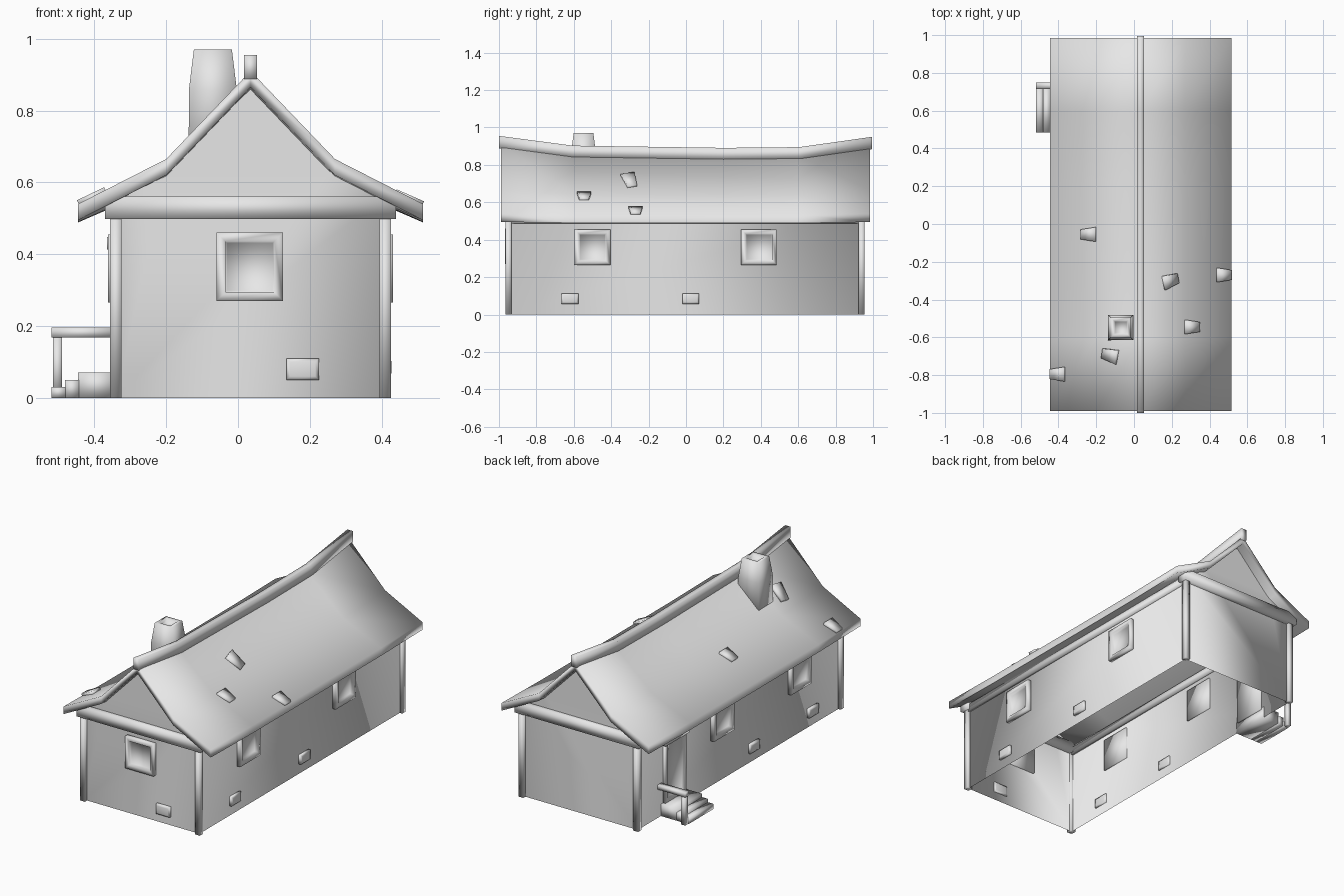
import bpy, bmesh, math
from mathutils import Matrix, Vector

cube = bpy.data.objects.get("Cube")
if cube:
    bpy.data.objects.remove(cube, do_unlink=True)

grey = bpy.data.materials.new("plain grey")
grey.use_nodes = True
grey.diffuse_color = (0.8, 0.8, 0.8, 1)
grey.node_tree.nodes["Principled BSDF"].inputs["Base Color"].default_value = (0.8, 0.8, 0.8, 1)

MID = 0.035                      # x of the ridge line
HALF = 0.375                     # half width of the house
FRONT, BACK = -0.945, 0.935      # end walls
made = []


def loft(name, rings, drop=None):
    """Skin matching rings with quads and cap both ends."""
    bm = bmesh.new()
    loops = [[bm.verts.new(p) for p in ring] for ring in rings]
    n = len(loops[0])
    for a, b in zip(loops, loops[1:]):
        for i in range(n):
            bm.faces.new((a[i], a[(i + 1) % n], b[(i + 1) % n], b[i]))
    bm.faces.new(loops[0])
    bm.faces.new(loops[-1])
    bmesh.ops.recalc_face_normals(bm, faces=bm.faces)
    if drop:
        bm.normal_update()
        bmesh.ops.delete(bm, geom=[f for f in bm.faces if drop(f)], context='FACES')
    mesh = bpy.data.meshes.new(name)
    bm.to_mesh(mesh)
    bm.free()
    mesh.materials.append(grey)
    ob = bpy.data.objects.new(name, mesh)
    bpy.context.collection.objects.link(ob)
    made.append(ob)
    return ob


def rect(w, h):
    return [(-w / 2, -h / 2), (w / 2, -h / 2), (w / 2, h / 2), (-w / 2, h / 2)]


def box(name, x, y, z):
    """Box from (min, max) pairs."""
    base = [(x[0], y[0]), (x[1], y[0]), (x[1], y[1]), (x[0], y[1])]
    return loft(name, [[(px, py, pz) for px, py in base] for pz in z])


def on_wall(side, a, z, d):
    """Point at position a along a wall, height z, distance d outwards."""
    if side == "front":
        return (a, FRONT - d, z)
    s = 1 if side == "left" else -1
    return (MID + s * (HALF + d), a, z)


def wall_piece(name, side, a, z, layers):
    """Stack of centred rectangles (width, height, distance) on a wall."""
    return loft(name, [[on_wall(side, a + u, z + v, d) for u, v in rect(w, h)]
                       for w, h, d in layers])


def framed(name, side, a, z, w, h, out, b):
    wall_piece(name, side, a, z, [(w, h, -0.01), (w, h, out),
                                  (w - 2 * b, h - 2 * b, out),
                                  (w - 2 * b - 0.01, h - 2 * b - 0.01, 0.003)])


def brick(name, side, a, z, w, h):
    wall_piece(name, side, a, z, [(w - 0.02, h - 0.02, -0.01), (w, h, -0.006),
                                  (w, h, 0.013), (w - 0.02, h - 0.02, 0.017)])


# Walls with gables, open below and under the roof
half = [(HALF, 0), (HALF, 0.56), (0.235, 0.64)]
gable = half + [(0, 0.88)] + [(-u, z) for u, z in reversed(half)]
loft("walls", [[(MID + u, y, z) for u, z in gable] for y in (FRONT, BACK)],
     drop=lambda f: abs(f.normal.z) > 0.3)

# Sagging roof
SAG = [(-0.99, 0), (-0.6, -0.052), (0.2, -0.064), (0.6, -0.06), (0.985, -0.005)]
PROFILE = [(0.48, 0.54, 0.1), (0.235, 0.665, 0.4), (0, 0.91, 1)]


def sag(y):
    for (y0, s0), (y1, s1) in zip(SAG, SAG[1:]):
        if y <= y1:
            return s0 + (s1 - s0) * (y - y0) / (y1 - y0)
    return SAG[-1][1]


def roof_z(u, y):
    pts = [(pu, pz + sag(y) * k) for pu, pz, k in PROFILE]
    (u0, z0), (u1, z1) = pts[:2] if u > pts[1][0] else pts[1:]
    return z0 + (z1 - z0) * (u - u0) / (u1 - u0)


across = [-0.48, -0.235, 0, 0.235, 0.48]
rings = []
for y, _ in SAG:
    top = [(MID + u, y, roof_z(abs(u), y)) for u in across]
    rings.append(top + [(x, y, z - 0.045) for x, y, z in reversed(top)])
loft("roof", rings)

# Ridge beam following the sag
loft("ridge_beam", [[(MID + u, y * 1.01, 0.922 + s + v) for u, v in rect(0.036, 0.066)]
                    for y, s in SAG])

# Timber posts and beams
for yn, y in (("front", FRONT - 0.004), ("back", BACK + 0.004)):
    for xn, x in (("right", MID - HALF), ("left", MID + HALF)):
        box(f"{yn}_{xn}_post", (x - 0.016, x + 0.016), (y - 0.016, y + 0.016), (0, 0.51))
    box(f"{yn}_beam", (MID - 0.405, MID + 0.405), (y - 0.03, y + 0.03), (0.498, 0.56))
for xn, x in (("right", MID - HALF), ("left", MID + HALF)):
    box(f"{xn}_wall_plate", (x - 0.014, x + 0.014), (FRONT, BACK), (0.487, 0.53))

# Windows and door
framed("front_window", "front", 0.033, 0.365, 0.185, 0.19, 0.022, 0.024)
for side, spots in (("left", (-0.5, 0.39)), ("right", (-0.56, 0.16))):
    for y in spots:
        framed(f"{side}_window", side, y, 0.36, 0.19, 0.19, 0.022, 0.024)
framed("door", "right", 0.6, 0.25, 0.2, 0.38, 0.015, 0.026)
wall_piece("door_lintel", "right", 0.6, 0.43, [(0.22, 0.035, -0.01), (0.22, 0.035, 0.025)])

# Loose bricks showing in the walls
brick("front_brick", "front", 0.18, 0.08, 0.09, 0.06)
for side, spots in (("left", (-0.62, 0.025)), ("right", (-0.69, -0.14))):
    for y in spots:
        brick(f"{side}_brick", side, y, 0.085, 0.09, 0.055)

# Chimney with a shallow flue
loft("chimney", [[(-0.07 + u, -0.548 + v, z) for u, v in rect(w, w)] for w, z in
                 ((0.136, 0.63), (0.133, 0.86), (0.106, 0.97), (0.07, 0.97), (0.06, 0.95))])

# Raised roof tiles: position across, along, twist
for x, y, twist in ((0.19, -0.3, 0.25), (0.305, -0.545, 0), (0.475, -0.27, 0),
                    (-0.24, -0.055, 0), (-0.125, -0.695, -0.2), (-0.405, -0.795, 0)):
    u, s = abs(x - MID), (1 if x > MID else -1)
    slope = math.atan2(roof_z(u - 0.03, y) - roof_z(u + 0.03, y), 0.06)
    down = Vector((s * math.cos(slope), 0, -math.sin(slope)))
    normal = Vector((s * math.sin(slope), 0, math.cos(slope)))
    side = normal.cross(down)
    size = 0.038 / math.cos(slope)
    shape = [(-size, -0.038), (size, -0.026), (size, 0.026), (-size, 0.038)]
    tile = loft("raised_tile", [[(a, b, c) for a, b in shape] for c in (-0.01, 0.013)])
    basis = Matrix((down, side, normal)).transposed().to_4x4()
    tile.matrix_world = (Matrix.Translation((x, y, roof_z(u, y))) @ basis
                         @ Matrix.Rotation(twist, 4, 'Z'))

# Entrance steps and handrail
for i, (x0, x1, z) in enumerate(((-0.52, -0.48, 0.03), (-0.482, -0.443, 0.05),
                                 (-0.445, -0.34, 0.07))):
    box(f"step_{i + 1}", (x0, x1), (0.485, 0.72), (0, z))
box("handrail", (-0.52, -0.34), (0.715, 0.75), (0.168, 0.195))
box("handrail_post", (-0.516, -0.49), (0.72, 0.745), (0, 0.17))

# Soft shading on the rounded, hand-made forms
bpy.ops.object.select_all(action='DESELECT')
for ob in made:
    ob.select_set(True)
bpy.context.view_layer.objects.active = made[0]
bpy.ops.object.shade_smooth_by_angle(angle=math.radians(100))
